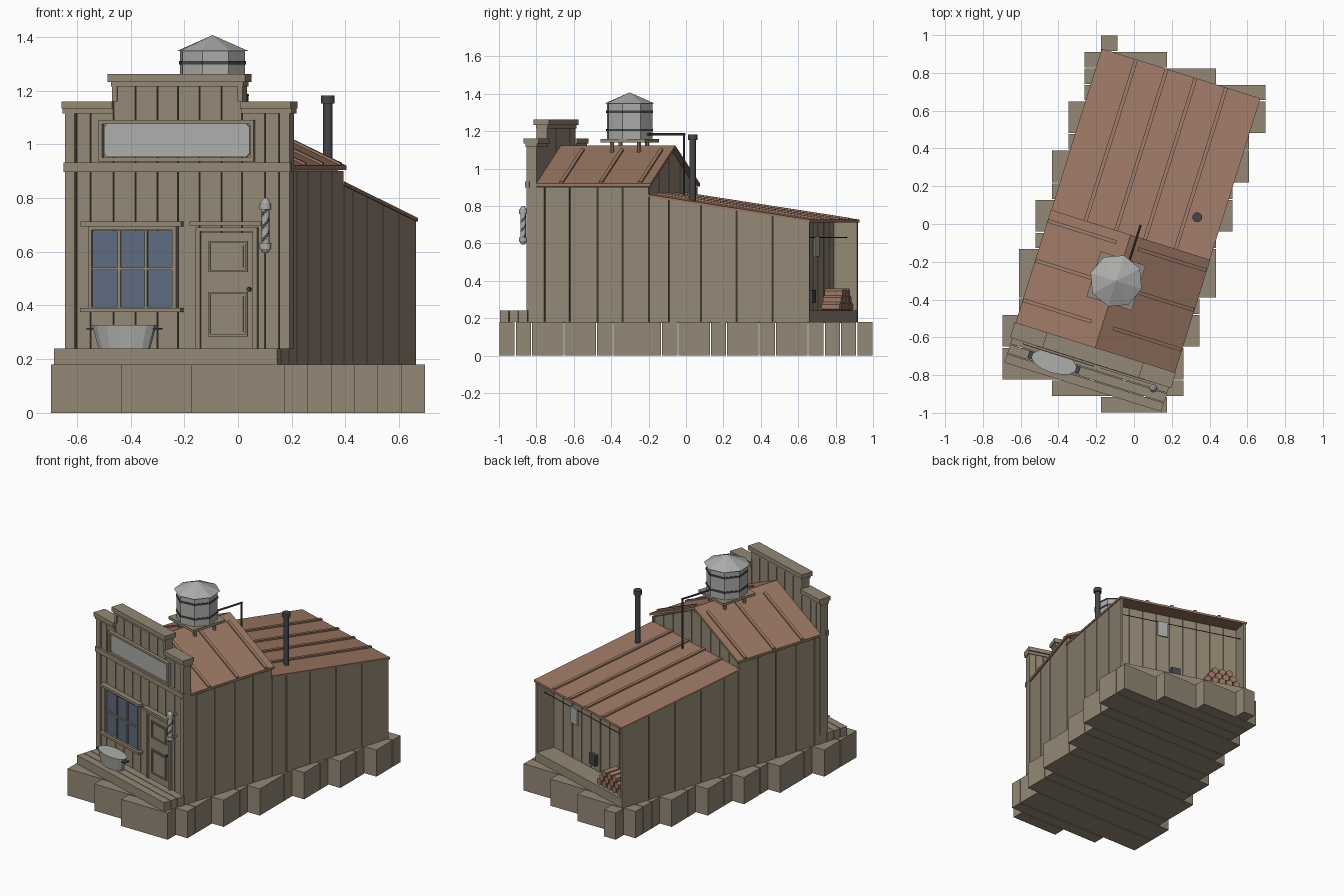
import bpy, bmesh, math
from mathutils import Matrix, Vector

if "Cube" in bpy.data.objects:
    bpy.data.objects.remove(bpy.data.objects["Cube"])

TURN = Matrix.Rotation(math.radians(-17.4), 4, 'Z')   # the building stands askew on its base


def material(name, r, g, b):
    m = bpy.data.materials.new(name)
    m.use_nodes = True
    m.diffuse_color = (r, g, b, 1)
    m.node_tree.nodes["Principled BSDF"].inputs["Base Color"].default_value = (r, g, b, 1)
    return m


WOOD = material("weathered wood", .30, .25, .18)
RUST = material("rusty roof", .34, .19, .13)
GLASS = material("window glass", .11, .15, .21)
PALE = material("pale metal", .42, .42, .41)
DARK = material("dark iron", .06, .06, .065)


class Part:
    """Collects solids into one mesh object."""

    def __init__(self):
        self.bm = bmesh.new()

    def prism(self, pts, axis, a, b):
        # outline in the two other axes, extruded along axis from a to b
        def place(p, d):
            c = list(p)
            c.insert(axis, d)
            return self.bm.verts.new(c)
        lo, hi = [place(p, a) for p in pts], [place(p, b) for p in pts]
        n = len(pts)
        self.bm.faces.new(lo)
        self.bm.faces.new(hi[::-1])
        for i in range(n):
            self.bm.faces.new((lo[i], hi[i], hi[(i + 1) % n], lo[(i + 1) % n]))

    def box(self, x0, x1, y0, y1, z0, z1):
        self.prism([(x0, y0), (x1, y0), (x1, y1), (x0, y1)], 2, z0, z1)

    def tube(self, p, q, r, r2=None, sides=8, oval=1.0):
        p, q = Vector(p), Vector(q)
        d = q - p
        m = Matrix.Translation((p + q) / 2) @ d.to_track_quat('Z', 'Y').to_matrix().to_4x4()
        if oval != 1:
            m = Matrix.Translation((p + q) / 2) @ Matrix.Diagonal((1, oval, 1, 1))
        bmesh.ops.create_cone(self.bm, cap_ends=True, segments=sides, radius1=r,
                              radius2=r if r2 is None else r2, depth=d.length, matrix=m)

    def done(self, name, *mats, turn=True, smooth=False):
        bmesh.ops.recalc_face_normals(self.bm, faces=self.bm.faces)
        if turn:
            self.bm.transform(TURN)
        me = bpy.data.meshes.new(name)
        self.bm.to_mesh(me)
        self.bm.free()
        for m in mats:
            me.materials.append(m)
        ob = bpy.data.objects.new(name, me)
        bpy.context.collection.objects.link(ob)
        if smooth:
            bpy.context.view_layer.objects.active = ob
            ob.select_set(True)
            bpy.ops.object.shade_smooth_by_angle(angle=math.radians(35))
            ob.select_set(False)
        return ob


# Stepped stone base: rows of whole cells, equal neighbours merged
CELL = 2 / 23
LEFT = [-2, -5] + [-8] * 4 + [-7] * 4 + [-6] * 3 + [-5] * 3 + [-4] * 3 + [-3] * 3 + [-2]
RIGHT = [2, 3, 3, 3, 4, 4, 4, 5, 5, 5, 5, 6, 6, 6, 7, 7, 7, 8, 8, 8, 5, 2, -1]
rows = list(zip(LEFT, RIGHT))
base, start = Part(), 0
for j in range(1, 24):
    if j == 23 or rows[j] != rows[start]:
        l, r = rows[start]
        base.box(l * CELL, r * CELL, start * CELL - .997, j * CELL - 1.003, 0, .18)
        start = j
base.done("foundation", WOOD, turn=False)

# Floor and porch boards
floor = Part()
floor.box(-.42, .42, -.75, .825, .175, .24)
for i in range(4):
    floor.box(-.435, .435, -.905 + i * .052, -.857 + i * .052, .18, .24)
floor.done("floor_boards", WOOD)


def shed_z(v):
    return .845 - .148 * (v + .06)


# Solid cores of the tall front and the low rear shed
core = Part()
core.prism([(-.425, .2), (.425, .2), (.425, .9), (0, 1.105), (-.425, .9)], 1, -.72, -.09)
core.prism([(-.1, .2), (.69, .2), (.69, shed_z(.69)), (-.1, shed_z(-.1))], 0, -.425, .425)
core.done("wall_core", WOOD)

# Side planks
side = Part()
edges = [-.745, -.655, -.515, -.36, -.22, -.07, .04, .22, .42, .62, .83]
for s in (-1, 1):
    for a, b in zip(edges, edges[1:]):
        a, b = a + .003, b - .003
        za, zb = (.9, .9) if b < 0 - .05 else (shed_z(a), shed_z(b))
        side.prism([(a, .18), (b, .18), (b, zb), (a, za)], 0, s * .42, s * .435)
side.done("side_planks", WOOD)

# Gable planks and planks of the rear recess
back = Part()
for i in range(9):
    a, b = -.42 + i * .0935, -.42 + (i + 1) * .0935 - .006
    back.box(a, b, .68, .697, .24, shed_z(.69))
    tops = [(a, 1.1 - abs(a) * .48), (b, 1.1 - abs(b) * .48)]
    back.prism([(a, .8), (b, .8)] + tops[::-1], 1, -.1, -.08)
back.done("rear_planks", WOOD)

# False front with a stepped top
front = Part()
front.box(-.43, .43, -.737, -.712, .24, 1.13)
front.box(-.25, .25, -.737, -.712, 1.1, 1.235)
cuts = [-.435, -.395, -.34, -.25, -.165, -.08, .0, .085, .17, .25, .34, .395, .435]
for a, b in zip(cuts, cuts[1:]):
    front.box(a + .002, b - .002, -.75, -.70, .24, 1.235 if abs(a + b) < .5 else 1.135)
front.done("false_front", WOOD)

trim = Part()
for s in (-1, 1):
    u0, u1 = sorted((s * .25, s * .447))
    trim.box(u0, u1, -.77, -.685, 1.133, 1.16)
    trim.box(u0, u1, -.76, -.695, 1.115, 1.133)
    u0, u1 = sorted((s * .4, s * .438))
    trim.box(u0, u1, -.757, -.70, .24, 1.12)
    u0, u1 = sorted((s * .235, s * .255))
    trim.box(u0, u1, -.757, -.70, 1.16, 1.22)
trim.box(-.268, .268, -.77, -.685, 1.233, 1.262)
trim.box(-.258, .258, -.76, -.695, 1.215, 1.233)
trim.box(-.442, .442, -.764, -.74, .898, .932)
trim.done("front_trim", WOOD)


def frame(part, x0, x1, z0, z1, w, v):
    for a, b in ((x0, x0 + w), (x1 - w, x1)):
        part.box(a, b, v, -.745, z0, z1)
    for a, b in ((z0, z0 + w), (z1 - w, z1)):
        part.box(x0, x1, v, -.745, a, b)


# Blank sign board with clipped corners
sign = Part()
frame(sign, -.302, .302, .937, 1.09, .014, -.772)
sign.done("sign_frame", WOOD)
panel = Part()
c = .014
panel.prism([(-.284 + c, .953), (.284 - c, .953), (.284, .953 + c), (.284, 1.078 - c),
             (.284 - c, 1.078), (-.284 + c, 1.078), (-.284, 1.078 - c), (-.284, .953 + c)],
            1, -.762, -.753)
panel.done("sign_panel", PALE)

# Window
glass = Part()
glass.box(-.333, -.013, -.756, -.749, .39, .68)
glass.done("window_glass", GLASS)
win = Part()
frame(win, -.345, -.002, .38, .695, .014, -.768)
for u in (-.225, -.12):
    win.box(u - .005, u + .005, -.764, -.75, .39, .68)
win.box(-.335, -.01, -.764, -.75, .532, .542)
win.box(-.37, .022, -.785, -.745, .375, .39)
win.box(-.37, .022, -.782, -.745, .695, .712)
win.done("window_frame", WOOD)

# Door with two raised panels
door = Part()
door.box(.09, .30, -.757, -.745, .24, .672)
for x in (.075, .298):
    door.box(x, x + .017, -.768, -.745, .24, .69)
door.box(.075, .315, -.768, -.745, .675, .69)
door.box(.055, .335, -.782, -.745, .697, .713)
for z0, z1 in ((.285, .45), (.525, .64)):
    frame(door, .122, .274, z0, z1, .008, -.764)
    door.box(.138, .258, -.761, -.745, z0 + .016, z1 - .016)
door.done("front_door", WOOD)
knob = Part()
knob.tube((.283, -.757, .46), (.283, -.775, .46), .008)
knob.done("door_knob", DARK)

# Striped pole on brackets
pole = Part()
N, M, pu, pv = 12, 16, .358, -.80
rings = [[pole.bm.verts.new((pu + .015 * math.cos(i * math.tau / N), pv + .015 * math.sin(i * math.tau / N),
                             .63 + .13 * j / M)) for i in range(N)] for j in range(M + 1)]
for j in range(M):
    for i in range(N):
        k = (i + 1) % N
        f = pole.bm.faces.new((rings[j][i], rings[j][k], rings[j + 1][k], rings[j + 1][i]))
        f.material_index = 1 if (i - j) % 6 < 2 else 0
pole.done("striped_pole", PALE, DARK)
caps = Part()
for z0, z1, r0, r1 in ((.61, .632, .022, .022), (.595, .61, .01, .02), (.758, .78, .022, .022), (.78, .80, .02, .008)):
    caps.tube((pu, pv, z0), (pu, pv, z1), r0, r1, sides=12)
for z in (.621, .769):
    caps.box(pu - .006, pu + .006, pv, -.745, z - .006, z + .006)
caps.done("pole_caps", PALE)

# Oval wash tub
tub = Part()
tub.tube((-.185, -.825, .24), (-.185, -.825, .328), .10, .125, sides=14, oval=.46)
tub.done("wash_tub", PALE)
handles = Part()
for s in (-1, 1):
    u = -.185 + s * .13
    handles.box(u - .012, u + .012, -.845, -.805, .31, .317)
handles.done("tub_handles", DARK)

# Front gable roof with battens, and the rear lean-to roof with battens
roof = Part()
for s in (-1, 1):
    def slope(u0, u1, lift, h):
        z = lambda u: 1.108 - .46 * u + lift
        return [(s * u0, z(u0)), (s * u1, z(u1)), (s * u1, z(u1) + h), (s * u0, z(u0) + h)]
    roof.prism(slope(0, .442, 0, .016), 1, -.70, -.06)
    for v in (-.12, -.34, -.56):
        roof.prism(slope(.06, .44, .012, .014), 1, v - .01, v + .01)
roof.done("gable_roof", RUST)
lean = Part()
for u0, u1, h in [(-.44, .44, .014)] + [(u - .01, u + .01, .024) for u in (-.25, -.08, .08, .25)]:
    a, b = -.08, .835
    lean.prism([(a, shed_z(a)), (b, shed_z(b)), (b, shed_z(b) + h), (a, shed_z(a) + h)], 0, u0, u1)
lean.done("lean_to_roof", RUST)

# Water tank on its stand
V = -.316
stand = Part()
stand.box(-.125, .125, V - .125, V + .125, 1.14, 1.157)
for a in (-.075, .075):
    for b in (-.075, .075):
        stand.tube((a, V + b, 1.04), (a, V + b, 1.145), .011)
stand.done("tank_stand", WOOD)
tank = Part()
tank.tube((0, V, 1.157), (0, V, 1.35), .127)
tank.tube((0, V, 1.347), (0, V, 1.407), .142, 0)
tank.done("water_tank", PALE)
bands = Part()
for z in (1.2, 1.298):
    bands.tube((0, V, z), (0, V, z + .012), .131)
bands.done("tank_bands", DARK)

# Water pipe and stove chimney
pipe = Part()
pipe.tube((.035, -.22, 1.183), (.035, .006, 1.183), .006)
pipe.tube((.035, 0, 1.187), (.035, 0, .82), .006)
pipe.done("water_pipe", DARK)
flue = Part()
flue.tube((.309, .134, .78), (.309, .134, 1.16), .018, sides=12)
flue.tube((.309, .134, 1.153), (.309, .134, 1.182), .026, sides=12)
flue.done("chimney", DARK, smooth=True)

# Rear porch: rail with towel, wall box, firewood
rail = Part()
rail.tube((-.425, .77, .632), (.425, .77, .632), .003, sides=6)
rail.box(-.025, .035, .69, .72, .28, .35)
rail.done("towel_rail_and_box", DARK)
towel = Part()
towel.box(.085, .155, .765, .775, .53, .637)
towel.done("towel", PALE)
logs = Part()
for row in range(3):
    for i in range(5 - row):
        u, z = -.38 + i * .05 + row * .025, .262 + row * .036
        logs.tube((u, .71, z), (u, .81, z), .024, sides=6)
logs.done("firewood", RUST)
